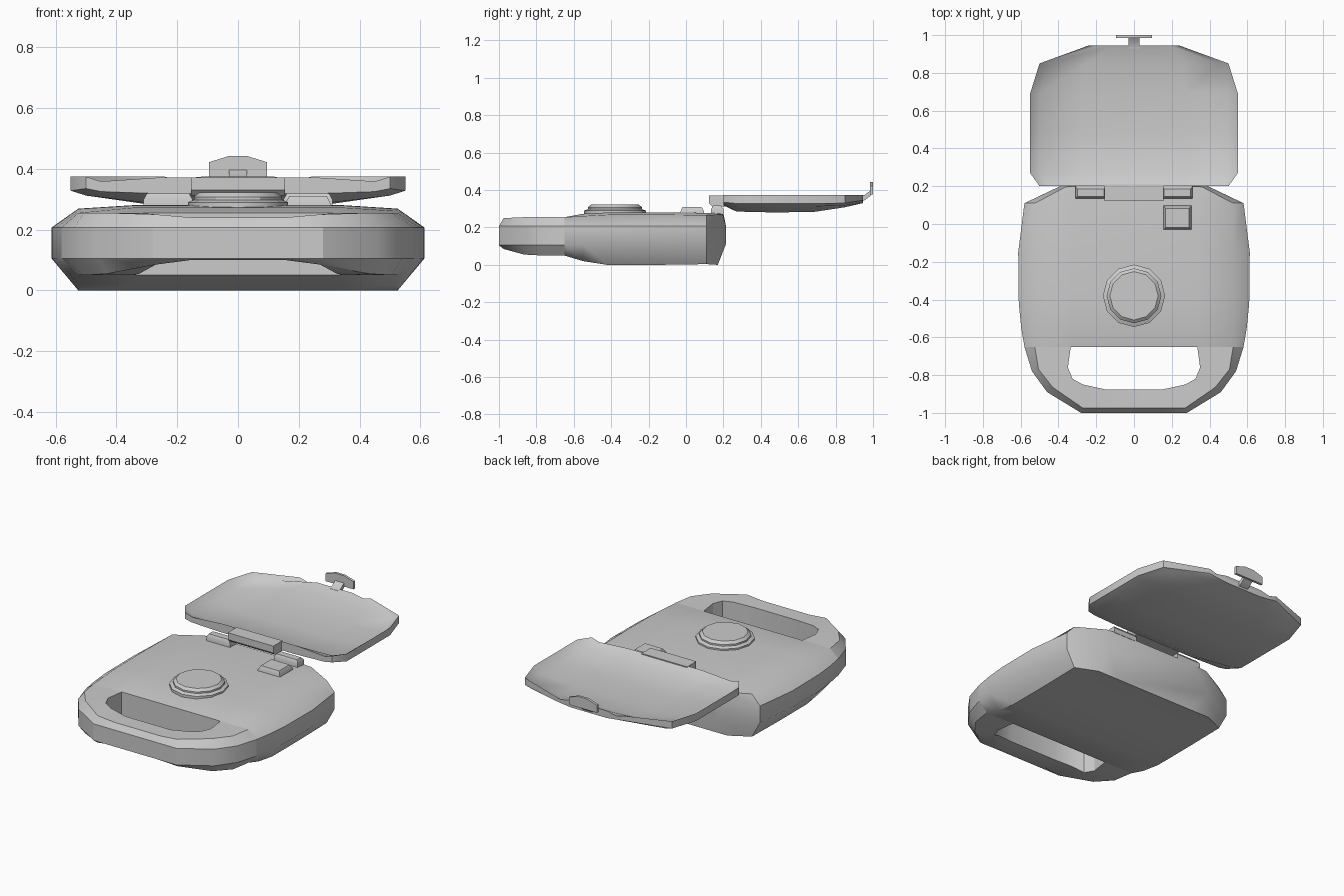
import bpy, bmesh, math


def finish(name, bm, angle=30):
    bmesh.ops.remove_doubles(bm, verts=bm.verts, dist=0.0005)
    bmesh.ops.recalc_face_normals(bm, faces=bm.faces)
    mesh = bpy.data.meshes.new(name)
    bm.to_mesh(mesh)
    bm.free()
    ob = bpy.data.objects.new(name, mesh)
    bpy.context.collection.objects.link(ob)
    bpy.ops.object.select_all(action='DESELECT')
    ob.select_set(True)
    bpy.context.view_layer.objects.active = ob
    bpy.ops.object.shade_smooth_by_angle(angle=math.radians(angle))
    return ob


def loft(name, rings, cap=True, angle=30):
    """Skin a list of closed rings, each with the same point count."""
    bm = bmesh.new()
    rows = [[bm.verts.new(p) for p in r] for r in rings]
    n = len(rows[0])
    for a, b in zip(rows, rows[1:]):
        for i in range(n):
            j = (i + 1) % n
            bm.faces.new((a[i], a[j], b[j], b[i]))
    if cap:
        bm.faces.new(rows[0])
        bm.faces.new(rows[-1])
    return finish(name, bm, angle)


def mirrored(half):
    """Complete a right-hand half ring across x = 0."""
    return half + [(-x, y, z) for x, y, z in reversed(half)]


def rect(x0, x1, y0, y1, z):
    return [(x0, y0, z), (x1, y0, z), (x1, y1, z), (x0, y1, z)]


# Body: cross-sections from the handle slot to the back
def body_ring(y, w, wt, zt, zb):
    drop = 0.012 if y > -0.6 else 0.0
    return mirrored([(0.335, y, zt), (wt, y, zt - drop), (w, y, 0.207),
                     (w, y, 0.105), (wt, y, zb), (0.335, y, zb)])


body = [body_ring(*s) for s in [
    (-0.65, 0.58, 0.525, 0.255, 0.05),
    (-0.55, 0.597, 0.525, 0.273, 0.02),
    (-0.42, 0.61, 0.525, 0.28, 0.0),
    (-0.15, 0.613, 0.525, 0.281, 0.0),
    (0.11, 0.58, 0.525, 0.278, 0.004)]]
body.append(mirrored([(0.25, 0.2, 0.275), (0.36, 0.197, 0.27), (0.36, 0.215, 0.2),
                      (0.36, 0.215, 0.115), (0.40, 0.17, 0.0), (0.25, 0.17, 0.0)]))
loft("body", body, angle=48)


# Handle: loop swept from one front corner to the other
def handle_ring(s, sign):
    ox, oy, tx, ty, ix, iy, zb, zt = s
    pts = [(ox, oy, 0.105), (ox, oy, 0.207), (tx, ty, zt),
           (ix, iy, zt), (ix, iy, zb), (tx, ty, zb)]
    return [(sign * x, y, z) for x, y, z in pts]


stations = [
    (0.58, -0.65, 0.525, -0.65, 0.335, -0.65, 0.05, 0.255),
    (0.54, -0.78, 0.505, -0.77, 0.35, -0.76, 0.05, 0.255),
    (0.46, -0.89, 0.43, -0.865, 0.325, -0.82, 0.055, 0.255),
    (0.28, -1.0, 0.27, -0.975, 0.27, -0.85, 0.085, 0.25),
    (0.155, -1.0, 0.155, -0.975, 0.155, -0.875, 0.1, 0.24)]
rings = [handle_ring(s, 1) for s in stations]
rings += [handle_ring(s, -1) for s in reversed(stations)]
loft("handle", rings, cap=False)

# Opened lid: shallow dish with a raised rim and bowed underside
lid = []
for y, w, zi, zr, ze, zb in [(0.2, 0.50, 0.372, 0.335, 0.325, 0.318),
                             (0.27, 0.55, 0.33, 0.328, 0.312, 0.285),
                             (0.48, 0.55, 0.32, 0.328, 0.312, 0.28),
                             (0.69, 0.55, 0.32, 0.328, 0.312, 0.284),
                             (0.85, 0.50, 0.34, 0.33, 0.318, 0.308),
                             (0.945, 0.24, 0.374, 0.345, 0.338, 0.33)]:
    lid.append(mirrored([(w * 0.5, y, zi), (w - 0.05, y, (zi + 0.345) / 2),
                         (w, y, 0.374), (w, y, zr), (w - 0.05, y, ze), (w * 0.5, y, zb)]))
loft("lid", lid, angle=50)

# Lid hinge tab and the two body hinge blocks
loft("lid_hinge_tab", [rect(-0.155, 0.155, 0.14, 0.21, 0.312),
                       rect(-0.155, 0.155, 0.122, 0.21, 0.33),
                       rect(-0.155, 0.155, 0.122, 0.21, 0.372)])
for side, x0 in (("left", -0.31), ("right", 0.15)):
    loft(f"hinge_{side}", [rect(x0, x0 + 0.16, 0.135, 0.2, 0.27),
                           rect(x0, x0 + 0.16, 0.135, 0.2, 0.3),
                           rect(x0 + 0.01, x0 + 0.15, 0.145, 0.185, 0.318)])

# Small square button
loft("square_button", [rect(0.155, 0.305, -0.03, 0.097, 0.27),
                       rect(0.155, 0.305, -0.03, 0.097, 0.285),
                       rect(0.168, 0.292, -0.018, 0.083, 0.31)])

# Round button: stepped 12-sided rings
loft("round_button", [
    [(r * math.cos(math.pi * i / 6), -0.38 + r * math.sin(math.pi * i / 6), z)
     for i in range(12)]
    for r, z in [(0.165, 0.27), (0.165, 0.29), (0.145, 0.298),
                 (0.145, 0.308), (0.128, 0.322)]])

# Latch: rising stem and chamfered finger plate
loft("latch_stem", [
    [(-0.03, y, z0), (0.03, y, z0), (0.03, y, z1), (-0.03, y, z1)]
    for y, z0, z1 in [(0.93, 0.338, 0.37), (0.955, 0.345, 0.374), (0.99, 0.372, 0.4)]])
loft("latch_plate", [mirrored([(0.095, y, 0.375), (0.095, y, 0.422), (0.03, y, 0.442)])
                     for y in (0.985, 1.0)])
